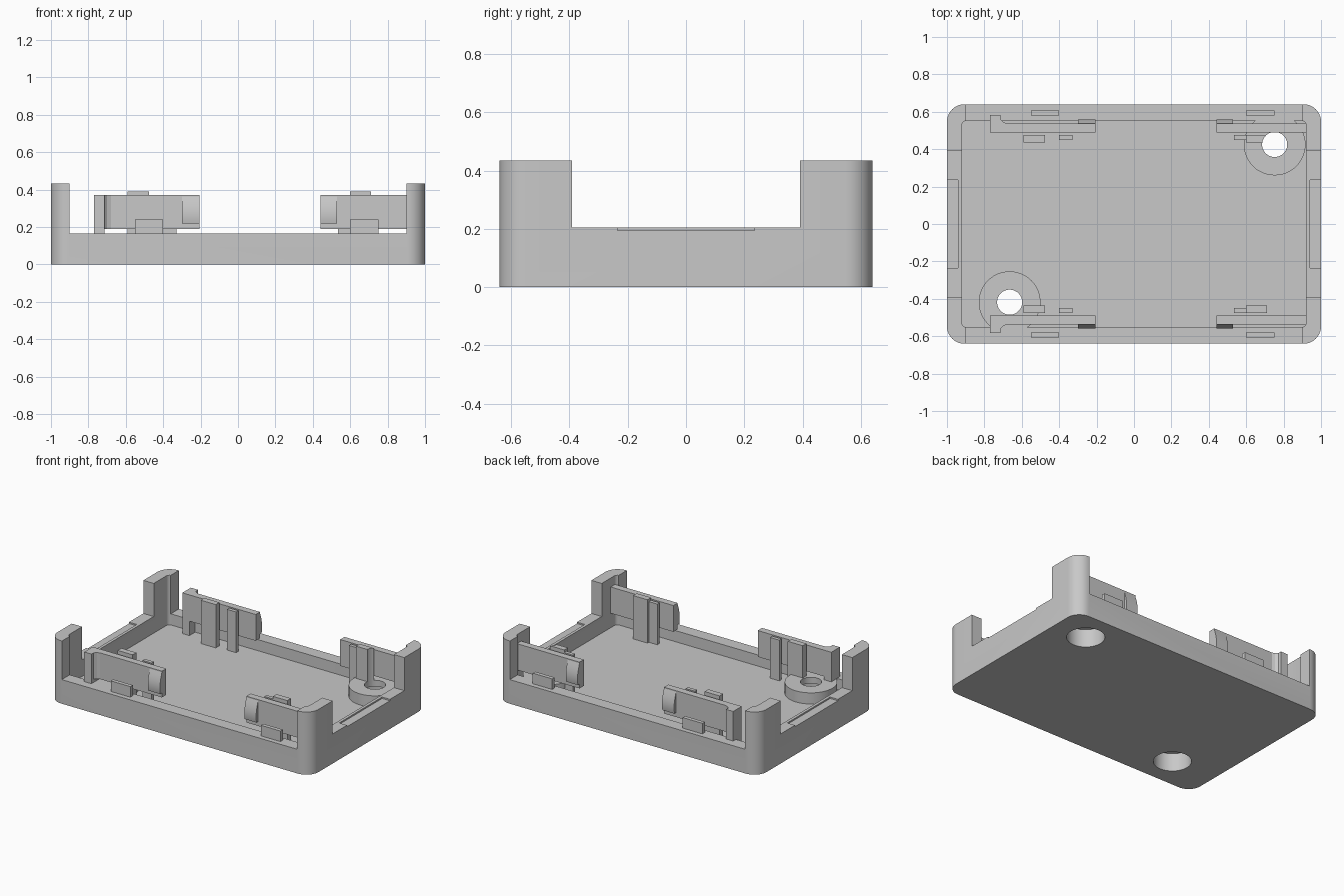
import bpy, bmesh, math

if "Cube" in bpy.data.objects:
    bpy.data.objects.remove(bpy.data.objects["Cube"], do_unlink=True)

grey = bpy.data.materials.new("plain grey plastic")
grey.use_nodes = True
colour = (0.58, 0.58, 0.58, 1)
grey.diffuse_color = colour
grey.node_tree.nodes["Principled BSDF"].inputs["Base Color"].default_value = colour

FLOOR, WALL, SIDE, POST = 0.09, 0.167, 0.205, 0.434
IN_X, IN_Y = 0.92, 0.553
BOSSES = {1: (0.752, 0.425), -1: (-0.665, -0.418)}  # keyed by back / front


def prism(name, pts, z0, z1):
    """Extrude a counter-clockwise outline from z0 to z1."""
    bm = bmesh.new()
    low = [bm.verts.new((x, y, z0)) for x, y in pts]
    high = [bm.verts.new((x, y, z1)) for x, y in pts]
    bm.faces.new(low[::-1])
    bm.faces.new(high)
    n = len(pts)
    for i in range(n):
        j = (i + 1) % n
        bm.faces.new((low[i], low[j], high[j], high[i]))
    bmesh.ops.recalc_face_normals(bm, faces=bm.faces)
    mesh = bpy.data.meshes.new(name)
    bm.to_mesh(mesh)
    bm.free()
    mesh.materials.append(grey)
    obj = bpy.data.objects.new(name, mesh)
    bpy.context.collection.objects.link(obj)
    return obj


def box(name, x0, x1, y0, y1, z0, z1):
    x0, x1 = sorted((x0, x1))
    y0, y1 = sorted((y0, y1))
    return prism(name, [(x0, y0), (x1, y0), (x1, y1), (x0, y1)], z0, z1)


def rounded(hx, hy, r, steps=10):
    pts = []
    for q, (sx, sy) in enumerate([(1, 1), (-1, 1), (-1, -1), (1, -1)]):
        for i in range(steps + 1):
            a = math.pi / 2 * (q + i / steps)
            pts.append((sx * (hx - r) + r * math.cos(a), sy * (hy - r) + r * math.sin(a)))
    return pts


def circle(cx, cy, r, n=48):
    return [(cx + r * math.cos(math.tau * i / n), cy + r * math.sin(math.tau * i / n))
            for i in range(n)]


def boolean(obj, tool, op="DIFFERENCE"):
    """Apply a boolean and discard the tool."""
    mod = obj.modifiers.new("cut", "BOOLEAN")
    mod.operation, mod.solver, mod.object = op, "EXACT", tool
    deps = bpy.context.evaluated_depsgraph_get()
    mesh = bpy.data.meshes.new_from_object(obj.evaluated_get(deps))
    obj.modifiers.clear()
    obj.data = mesh
    bpy.data.objects.remove(tool, do_unlink=True)


def drill(obj, centre):
    """Screw hole with a wide counterbore from below."""
    boolean(obj, prism("counterbore", circle(*centre, 0.12), -0.1, 0.125))
    boolean(obj, prism("screw_hole", circle(*centre, 0.067), -0.1, 0.5))


def smooth(obj):
    bpy.ops.object.select_all(action="DESELECT")
    obj.select_set(True)
    bpy.context.view_layer.objects.active = obj
    bpy.ops.object.shade_smooth_by_angle(angle=math.radians(30))


# Tray with lowered walls between the corner posts
tray = prism("tray", rounded(1, 0.64, 0.093), 0, POST)
boolean(tray, prism("cavity", rounded(IN_X, IN_Y, 0.025, 5), FLOOR, 1))
boolean(tray, box("front_back_gap", -0.902, 0.902, -1, 1, WALL, 1))
boolean(tray, box("side_gap", -2, 2, -0.392, 0.392, SIDE, 1))
for s in (-1, 1):
    boolean(tray, box("side_notch", s * 0.94, s * 1.1, -0.235, 0.235, SIDE - 0.01, 1))

# Screw bosses, flush with the front and back walls
for centre in BOSSES.values():
    boolean(tray, prism("boss", circle(*centre, 0.165), FLOOR - 0.02, WALL), "UNION")
    drill(tray, centre)
smooth(tray)


def latch(name, x0, x1, side):
    """Bulging latch on an arm's free end: flat ledge below, fading out above."""
    pts = []
    for i in range(11):
        t = i / 10
        pts.append((0.535 + 0.024 * math.sin(math.pi * (0.3 + 0.7 * t)), 0.22 + 0.15 * t))
    pts += [(0.51, 0.37), (0.51, 0.22)]
    obj = prism(name, pts, x0, x1)
    for v in obj.data.vertices:
        y, z, x = v.co
        v.co = (x, side * y, z)
    if side < 0:
        obj.data.flip_normals()
    smooth(obj)


# Spring clips with ribs behind and stops in front
for side, end in ((-1, "front"), (1, "back")):
    y = lambda v: side * v
    # Free-standing clip on the right, carried by its own post
    box(f"{end}_right_arm", -0.74, -0.207, y(0.49), y(0.537), 0.19, 0.372)
    foot = [(-0.77, 0.49), (-0.70, 0.49), (-0.68, 0.537), (-0.70, 0.545),
            (-0.715, 0.56), (-0.715, 0.583), (-0.77, 0.583)]
    foot = [(a, y(b)) for a, b in foot]
    prism(f"{end}_right_arm_post", foot if side > 0 else foot[::-1], 0.19, 0.372)
    box(f"{end}_right_arm_foot", -0.77, -0.715, y(0.49), y(0.583), WALL - 0.01, 0.19)
    leg = box(f"{end}_right_arm_leg", -0.77, -0.715, y(0.49), y(0.56), FLOOR, 0.19)
    latch(f"{end}_right_latch", -0.30, -0.207, side)
    right_rib = box(f"{end}_right_wide_rib", -0.59, -0.475, y(0.435), y(0.475), FLOOR, 0.39)
    box(f"{end}_right_narrow_rib", -0.40, -0.33, y(0.45), y(0.475), FLOOR, 0.372)
    box(f"{end}_right_stop", -0.55, -0.40, y(0.58), y(0.607), WALL - 0.01, 0.24)
    # Clip on the left, growing out of the corner post
    box(f"{end}_left_arm", 0.44, 0.93, y(0.49), y(0.537), 0.19, 0.372)
    latch(f"{end}_left_latch", 0.44, 0.53, side)
    left_rib = box(f"{end}_left_wide_rib", 0.60, 0.71, y(0.435), y(0.475), FLOOR, 0.39)
    box(f"{end}_left_narrow_rib", 0.535, 0.60, y(0.45), y(0.475), FLOOR, 0.372)
    box(f"{end}_left_stop", 0.60, 0.75, y(0.58), y(0.607), WALL - 0.01, 0.24)
    # Keep the screw holes clear
    for part in ((left_rib,) if side > 0 else (right_rib, leg)):
        drill(part, BOSSES[side])
